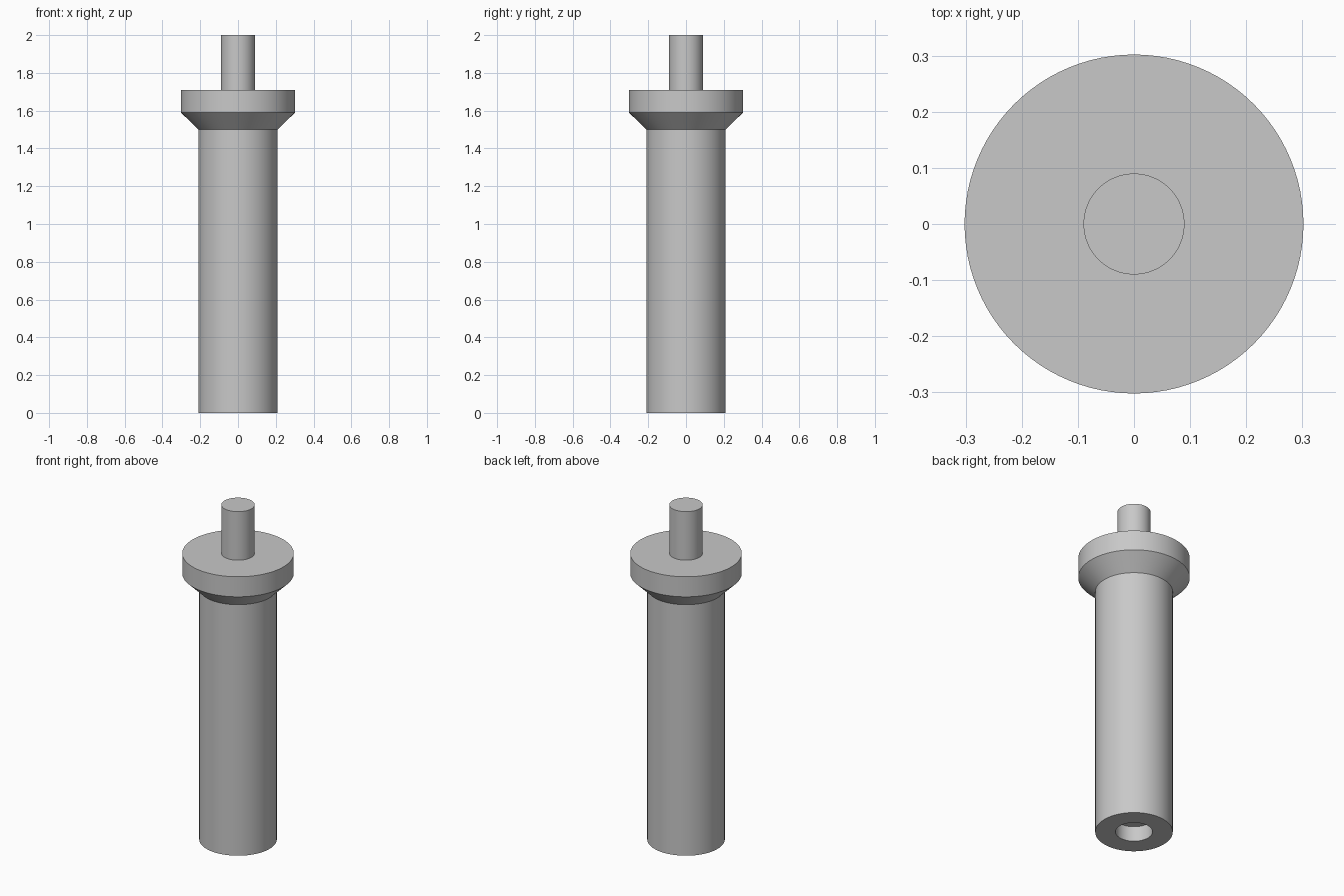
import bpy, bmesh, math

cube = bpy.data.objects.get("Cube")
if cube:
    bpy.data.objects.remove(cube, do_unlink=True)

SEGMENTS = 96

grey = bpy.data.materials.new("plain_grey")
grey.use_nodes = True
COLOUR = (0.58, 0.58, 0.58, 1)
grey.diffuse_color = COLOUR
grey.node_tree.nodes["Principled BSDF"].inputs["Base Color"].default_value = COLOUR


def turned_part(name, profile):
    """Revolve (radius, height) points about z; end points on the axis close the solid."""
    bm = bmesh.new()
    verts = [bm.verts.new((r, 0, z)) for r, z in profile]
    edges = [bm.edges.new(pair) for pair in zip(verts, verts[1:])]
    bmesh.ops.spin(bm, geom=verts + edges, cent=(0, 0, 0), axis=(0, 0, 1),
                   angle=math.tau, steps=SEGMENTS, use_duplicate=False)
    bmesh.ops.remove_doubles(bm, verts=bm.verts, dist=0.0001)
    bmesh.ops.recalc_face_normals(bm, faces=bm.faces)
    mesh = bpy.data.meshes.new(name)
    bm.to_mesh(mesh)
    bm.free()
    mesh.materials.append(grey)
    part = bpy.data.objects.new(name, mesh)
    bpy.context.collection.objects.link(part)
    bpy.ops.object.select_all(action="DESELECT")
    part.select_set(True)
    bpy.context.view_layer.objects.active = part
    bpy.ops.object.shade_smooth_by_angle(angle=math.radians(30))
    return part


# One turned piece: blind hole, shaft, flared collar and top pin
turned_part("collared_pin", [
    (0, 0.09), (0.1, 0.09), (0.1, 0),      # blind hole in the foot
    (0.21, 0), (0.21, 1.5),                # shaft
    (0.302, 1.59), (0.302, 1.71),          # flared collar
    (0.09, 1.71), (0.09, 2), (0, 2),       # pin
])
